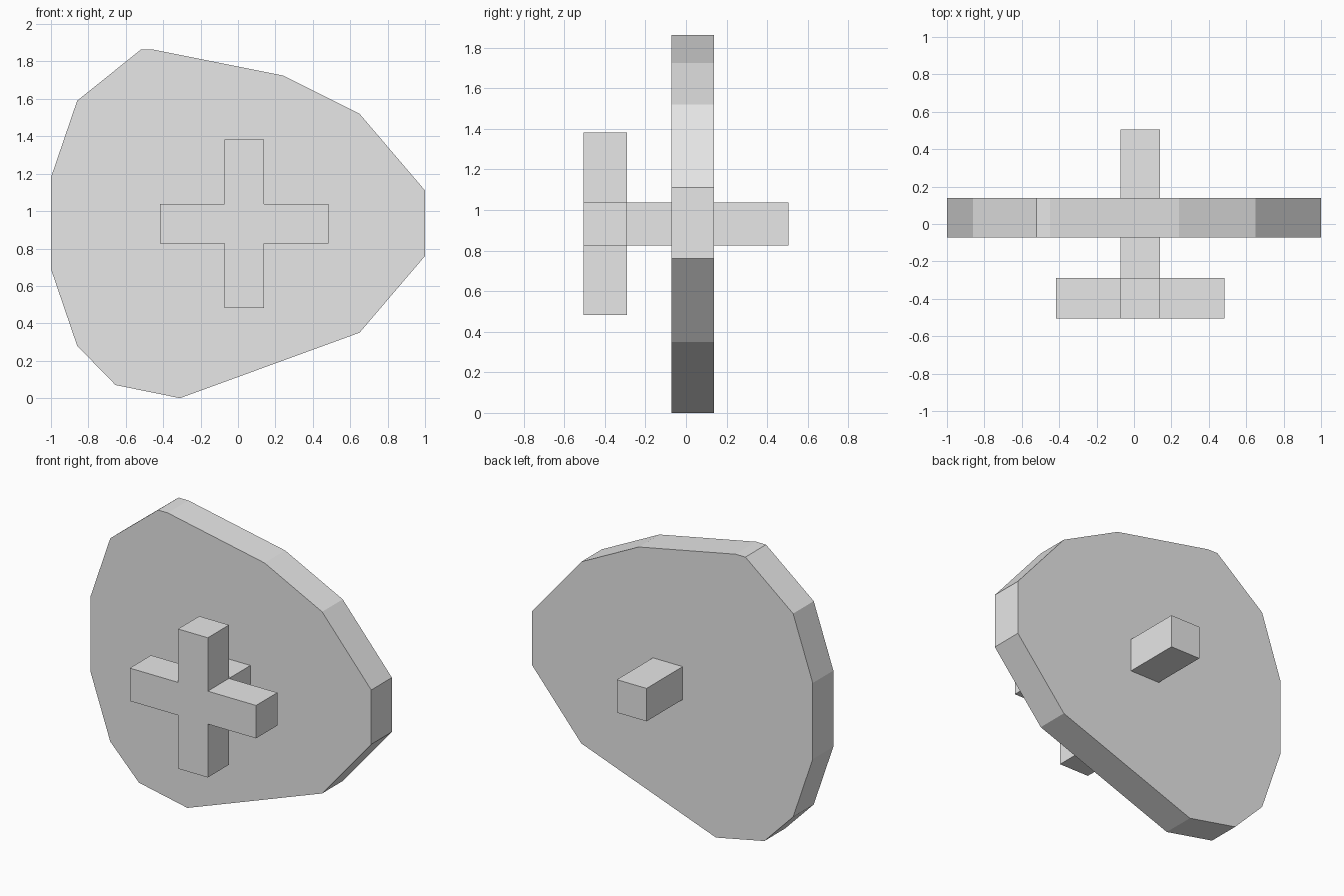
import bpy
import bmesh

cube = bpy.data.objects.get("Cube")
if cube:
    bpy.data.objects.remove(cube, do_unlink=True)

grey = bpy.data.materials.new("light_grey")
grey.use_nodes = True
grey.diffuse_color = (0.8, 0.8, 0.8, 1)
grey.node_tree.nodes["Principled BSDF"].inputs["Base Color"].default_value = (0.8, 0.8, 0.8, 1)


def prism(name, outline, front, back):
    """Extrude an x-z outline from the front to the back y position."""
    bm = bmesh.new()
    face = bm.faces.new([bm.verts.new((x, front, z)) for x, z in outline])
    result = bmesh.ops.extrude_face_region(bm, geom=[face])
    moved = [v for v in result["geom"] if isinstance(v, bmesh.types.BMVert)]
    bmesh.ops.translate(bm, verts=moved, vec=(0, back - front, 0))
    bmesh.ops.recalc_face_normals(bm, faces=bm.faces)
    mesh = bpy.data.meshes.new(name)
    bm.to_mesh(mesh)
    bm.free()
    mesh.materials.append(grey)
    obj = bpy.data.objects.new(name, mesh)
    bpy.context.collection.objects.link(obj)
    return obj


# Shared centre of the shaft and handle
cx, cz = 0.033, 0.932
half, arm = 0.106, 0.45

# Irregular flat plate
plate = [(-1, 0.69), (-1, 1.18), (-0.86, 1.59), (-0.52, 1.863), (-0.45, 1.863),
         (0.24, 1.725), (0.65, 1.52), (1, 1.11), (1, 0.76), (0.65, 0.35),
         (-0.31, 0), (-0.655, 0.07), (-0.86, 0.28)]
prism("plate", plate, -0.072, 0.138)

# Square shaft through the plate
square = [(-half, -half), (half, -half), (half, half), (-half, half)]
prism("shaft", [(cx + x, cz + z) for x, z in square], -0.29, 0.506)

# Cross handle: one quarter turned four times
cross = []
quarter = [(half, half), (half, arm), (-half, arm)]
for turn in range(4):
    cross += [(cx + x, cz + z) for x, z in quarter]
    quarter = [(-z, x) for x, z in quarter]
prism("cross_handle", cross, -0.506, -0.29)
